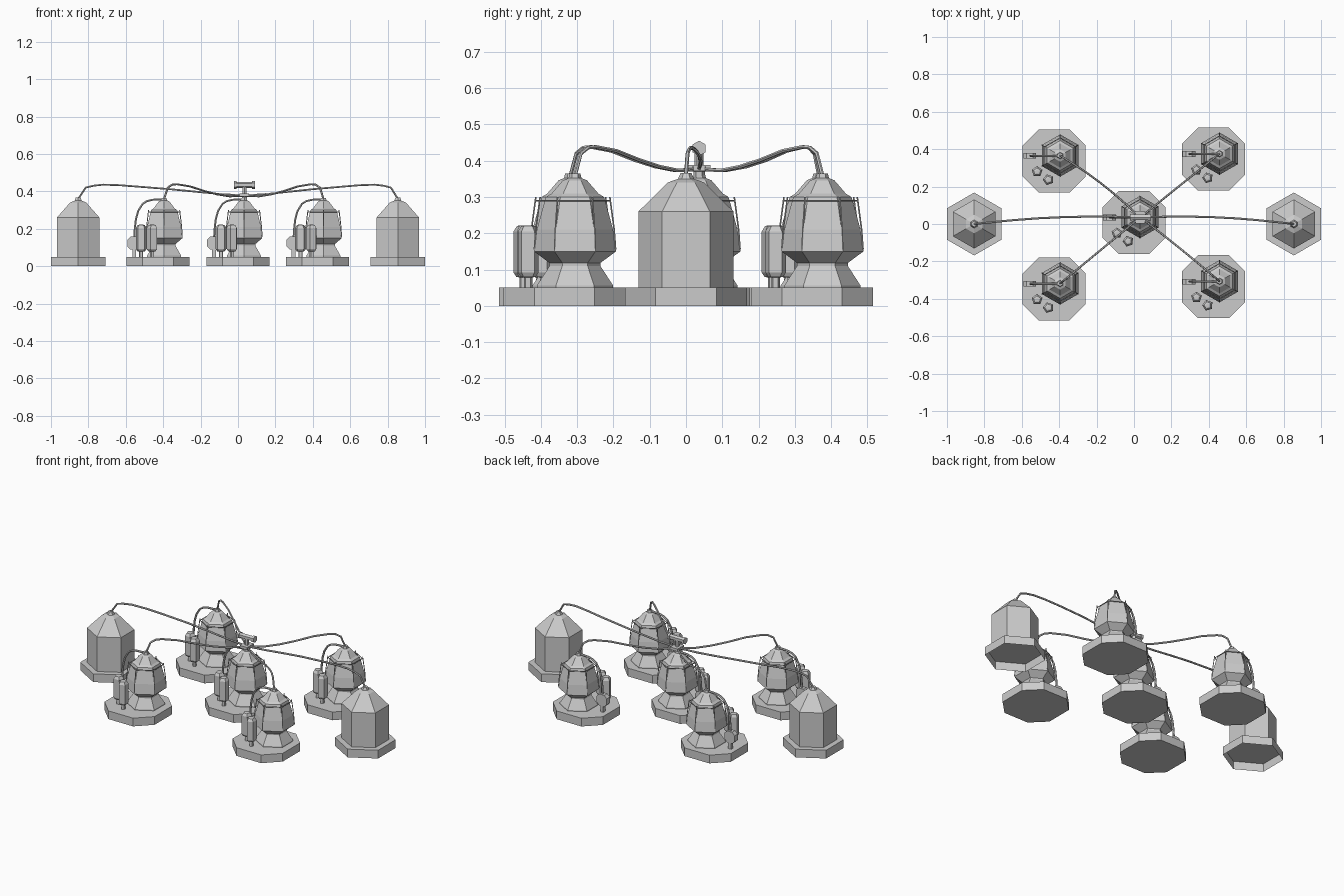
import bpy, bmesh
from math import pi, cos, sin
from mathutils import Vector, Matrix

if "Cube" in bpy.data.objects:
    bpy.data.objects.remove(bpy.data.objects["Cube"])


def mesh_object(name, bm, loc=(0, 0, 0)):
    bmesh.ops.recalc_face_normals(bm, faces=bm.faces)
    me = bpy.data.meshes.new(name)
    bm.to_mesh(me)
    bm.free()
    ob = bpy.data.objects.new(name, me)
    ob.location = loc
    bpy.context.collection.objects.link(ob)
    return ob


def turned(name, profile, sides, loc, start=pi / 2, rot=None, closed=True):
    """Faceted solid from (radius, height) steps; closed adds the bottom face."""
    bm = bmesh.new()
    rings = []
    for r, z in profile:
        rings.append([bm.verts.new((r * cos(start + 2 * pi * i / sides),
                                    r * sin(start + 2 * pi * i / sides), z))
                      for i in range(sides)])
    for a, b in zip(rings, rings[1:]):
        for i in range(sides):
            j = (i + 1) % sides
            bm.faces.new((a[i], a[j], b[j], b[i]))
    if closed:
        bm.faces.new(rings[0])
    bm.faces.new(rings[-1])
    if rot:
        bm.transform(rot)
    return mesh_object(name, bm, loc)


def box(name, size, loc, bevel=0.0, axis=1):
    """Box whose edges along one axis are chamfered."""
    bm = bmesh.new()
    bmesh.ops.create_cube(bm, size=1, matrix=Matrix.Diagonal((*size, 1)))
    if bevel:
        edges = [e for e in bm.edges
                 if abs(e.verts[0].co[axis] - e.verts[1].co[axis]) > 1e-4]
        bmesh.ops.bevel(bm, geom=edges, offset=bevel, segments=1, affect='EDGES')
    return mesh_object(name, bm, loc)


def tube(name, pts, r, closed=False):
    cu = bpy.data.curves.new(name, 'CURVE')
    cu.dimensions = '3D'
    cu.bevel_depth = r
    cu.bevel_resolution = 1
    cu.use_fill_caps = True
    sp = cu.splines.new('POLY')
    sp.points.add(len(pts) - 1)
    for q, p in zip(sp.points, pts):
        q.co = (*p, 1)
    sp.use_cyclic_u = closed
    sp.use_smooth = False
    ob = bpy.data.objects.new(name, cu)
    bpy.context.collection.objects.link(ob)
    return ob


def hexpt(c, r, z, i):
    a = pi / 2 + i * pi / 3
    return Vector((c[0] + r * cos(a), c[1] + r * sin(a), z))


HUB = Vector((0.034, 0.036, 0))
BODY = [(.105, .05), (.105, .056), (.07, .11), (.07, .118), (.113, .15), (.105, .21),
        (.086, .28), (.08, .3), (.065, .309), (.033, .346), (.018, .352), (.015, .365)]
CAN = [(.012, 0), (.012, .028), (.022, .03), (.03, .042), (.03, .155), (.02, .17), (.01, .172)]


def reactor(n, x, y):
    c = (x + .032, y + .029)
    box(f"reactor_base_{n}", (.336, .336, .05), (x, y, .025), .085, 2)
    turned(f"reactor_body_{n}", BODY, 6, (*c, 0))
    # guard rods and rail on the upper corners
    for i in range(6):
        tube(f"guard_rod_{n}_{i}", [hexpt(c, .112, .155, i), hexpt(c, .108, .21, i),
                                    hexpt(c, .096, .3, i)], .0025)
    tube(f"guard_rail_{n}", [hexpt(c, .095, .29, i) for i in range(6)], .0025, True)
    # small canisters
    for k, (dx, dy) in enumerate(((-.091, -.057), (-.031, -.1))):
        turned(f"canister_{n}_{k}", CAN, 5, (x + dx, y + dy, .05), pi / 2 + .3 * k)
    # side pump with arched pipe to the top
    box(f"pump_{n}", (.068, .03, .07), (x - .131, y + .027, .123), .017)
    box(f"pump_foot_{n}", (.02, .02, .045), (x - .128, y + .027, .07))
    tube(f"pump_pipe_{n}", [(x + dx, y + .027, z) for dx, z in
         ((-.128, .15), (-.125, .2), (-.119, .25), (-.107, .295), (-.083, .333),
          (-.06, .348), (-.03, .355), (.025, .358))], .006)
    return c


def hub_pipe(n, c, steps, bow):
    a, pts = Vector((*c, 0)), []
    for t, z in steps:
        p = a.lerp(HUB, t)
        pts.append((p.x, p.y + bow * sin(pi * t), z))
    tube(f"supply_pipe_{n}", pts, .0055)


# reactors in a cross pattern with pipes to the hub
SHORT = [(0, .36), (.045, .42), (.1, .436), (.16, .438), (.32, .427), (.5, .402),
         (.66, .384), (.82, .373), (1, .377)]
LONG = [(0, .36), (.045, .42), (.09, .43), (.15, .436), (.25, .433), (.38, .424),
        (.55, .412), (.7, .399), (.85, .386), (1, .378)]
for n, (x, y, bow) in enumerate(((-.427, .337, .02), (.425, .347, 0), (-.427, -.347, 0),
                                 (.425, -.335, .005), (0, .008, None))):
    centre = reactor(n, x, y)
    if bow is not None:
        hub_pipe(n, centre, SHORT, bow)

# plain storage tanks at both ends, bases open underneath
for side in (-1, 1):
    loc = (side * .8545, 0, 0)
    turned("tank_base", [(.168, 0), (.168, .05)], 6, loc, closed=False)
    turned("storage_tank", [(.131, .05), (.131, .26), (.05, .34),
                            (.022, .35), (.015, .366)], 6, loc, closed=False)
    hub_pipe(f"tank_{side}", loc[:2], LONG, .018)

# valve hub with horizontal crossbar
turned("hub_stem", [(.016, .355), (.016, .37), (.032, .372), (.032, .384), (.012, .386),
                    (.012, .43)], 6, HUB)
box("hub_crosspiece", (.05, .064, .016), (HUB.x, HUB.y, .38))
turned("hub_bar", [(.021, -.056), (.021, -.042), (.016, -.042), (.016, .042), (.021, .042),
                   (.021, .056)], 6, (HUB.x, HUB.y, .434), 0, Matrix.Rotation(pi / 2, 4, 'Y'))
